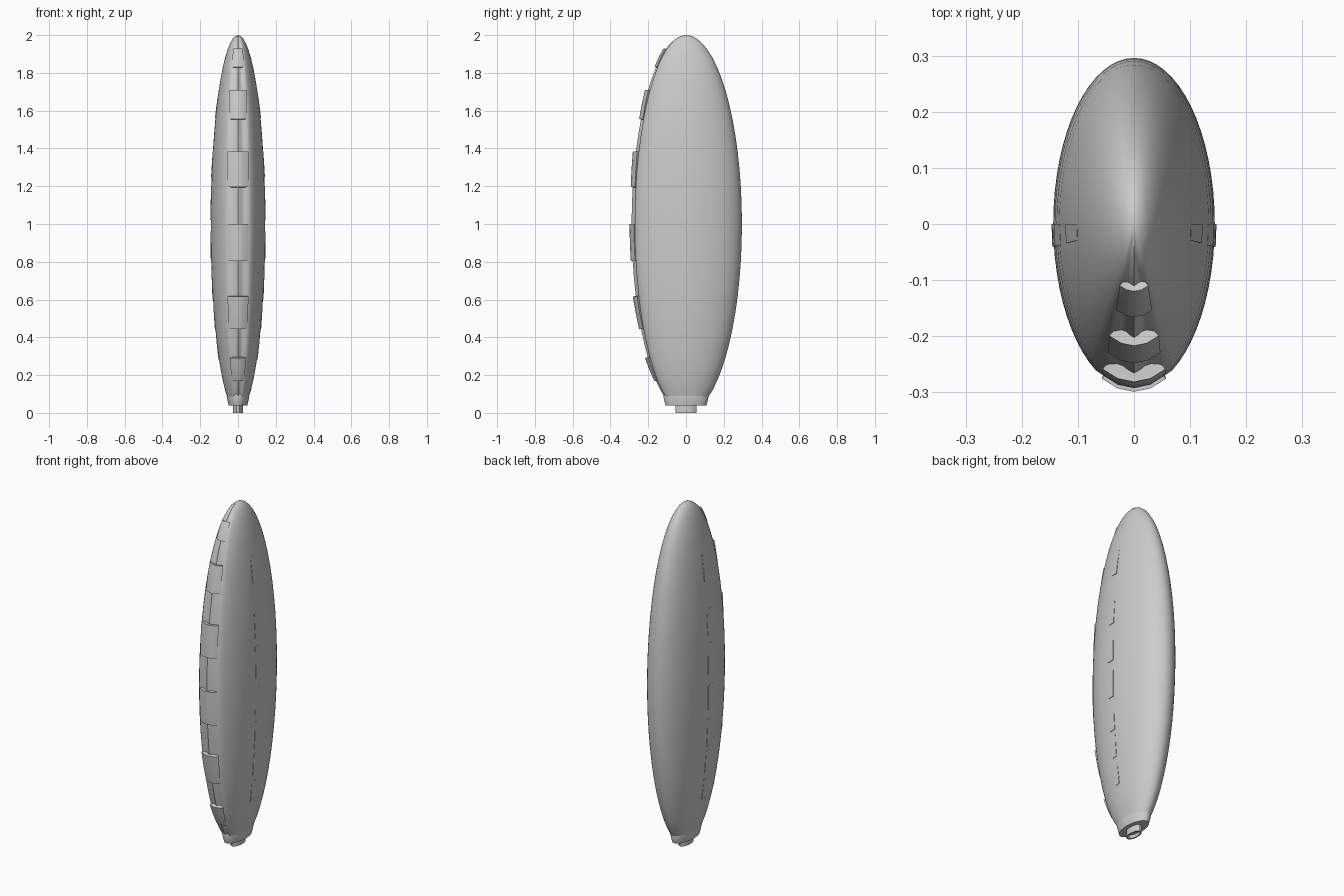
import bpy, bmesh
from math import sin, cos, pi, radians, acos, degrees

if "Cube" in bpy.data.objects:
    bpy.data.objects.remove(bpy.data.objects["Cube"])

A, B, C = 0.144, 0.296, 1.0   # ellipsoid half sizes


def surf(theta, phi, off=0.0):
    # theta from the top pole, phi measured from the front (-y); off moves outward
    p = (A * sin(theta) * sin(phi), -B * sin(theta) * cos(phi), C * cos(theta))
    n = (p[0] / A**2, p[1] / B**2, p[2] / C**2)
    l = sum(v * v for v in n) ** 0.5
    return (p[0] + n[0] / l * off, p[1] + n[1] / l * off, p[2] + n[2] / l * off + 1.0)


def finish(bm, name, angle=35):
    bmesh.ops.recalc_face_normals(bm, faces=bm.faces)
    me = bpy.data.meshes.new(name)
    bm.to_mesh(me)
    bm.free()
    ob = bpy.data.objects.new(name, me)
    bpy.context.collection.objects.link(ob)
    bpy.ops.object.select_all(action='DESELECT')
    ob.select_set(True)
    bpy.context.view_layer.objects.active = ob
    bpy.ops.object.shade_smooth_by_angle(angle=radians(angle))
    return ob


def bridge(bm, r0, r1):
    n = len(r0)
    for i in range(n):
        j = (i + 1) % n
        bm.faces.new((r0[i], r0[j], r1[j], r1[i]))


def dent(theta, phi):
    # shallow channel on the front with a low ridge in its middle
    a = abs(degrees((phi + pi) % (2 * pi) - pi))
    if a >= 24:
        return 0.0
    d = 0.008 + 0.009 * min(a / 11.25, 1) if a < 16 else 0.017 * (24 - a) / 8
    return -d * min(1, sin(theta) * 1.3)


def body():
    bm = bmesh.new()
    segs = 64
    rings = []
    for k in range(1, 29):
        t = k * pi / 32
        rings.append([bm.verts.new(surf(t, 2 * pi * i / segs, dent(t, 2 * pi * i / segs)))
                      for i in range(segs)])
    for r0, r1 in zip(rings, rings[1:]):
        bridge(bm, r0, r1)
    pole = bm.verts.new((0, 0, 2))
    for i in range(segs):
        bm.faces.new((pole, rings[0][i], rings[0][(i + 1) % segs]))
    bm.faces.new(rings[-1])
    return finish(bm, "body", 50)


def plate(name, t0, t1, p0, p1, top, low, depth, nu=4, nv=4):
    # curved shell following the body, its two ends lifted by different amounts
    bm = bmesh.new()

    def sheet(inner):
        g = []
        for v in range(nv + 1):
            f = v / nv
            off = -depth if inner else top + (low - top) * f
            g.append([bm.verts.new(surf(t0 + (t1 - t0) * f, p0 + (p1 - p0) * u / nu, off))
                      for u in range(nu + 1)])
        for v in range(nv):
            for u in range(nu):
                bm.faces.new((g[v][u], g[v][u + 1], g[v + 1][u + 1], g[v + 1][u]))
        return (g[0] + [r[-1] for r in g[1:]] + g[-1][-2::-1] + [r[0] for r in g[-2:0:-1]])
    bridge(bm, sheet(False), sheet(True))
    return finish(bm, name)


def oval_stack(name, segs, prof):
    bm = bmesh.new()
    rings = [[bm.verts.new((a * cos(2 * pi * (i + .5) / segs), b * sin(2 * pi * (i + .5) / segs), z))
              for i in range(segs)] for a, b, z in prof]
    for r0, r1 in zip(rings, rings[1:]):
        bridge(bm, r0, r1)
    bm.faces.new(rings[0])
    bm.faces.new(rings[-1])
    return finish(bm, name)


body()

# front scales on alternate rows
step = pi / 16
for k in range(2, 13, 2):
    plate(f"front_scale_{k // 2}", k * step, (k + 1) * step,
          -2 * step, 2 * step, 0.008 if k != 8 else 0.003, 0.002, 0.022)

# narrow raised panels down both sides
spans = [(1.71, 1.56), (1.40, 1.25), (1.20, 1.02), (0.96, 0.80),
         (0.76, 0.60), (0.57, 0.44), (0.40, 0.28)]
for side in (-1, 1):
    for i, (z0, z1) in enumerate(spans):
        plate(f"side_panel_{i}_{'left' if side < 0 else 'right'}", acos(z0 - 1), acos(z1 - 1),
              side * pi / 2, side * (pi / 2 - radians(8)), 0.0005, 0.003, 0.006, 1, 3)

# base collar and hollow nozzle
oval_stack("base_collar", 32, [(0.058, 0.117, 0.10), (0.060, 0.120, 0.085), (0.052, 0.112, 0.05),
                               (0.050, 0.108, 0.038), (0.034, 0.072, 0.038)])
oval_stack("nozzle", 12, [(0.028, 0.057, 0.06), (0.028, 0.057, 0.0),
                          (0.021, 0.043, 0.0), (0.021, 0.043, 0.02)])
